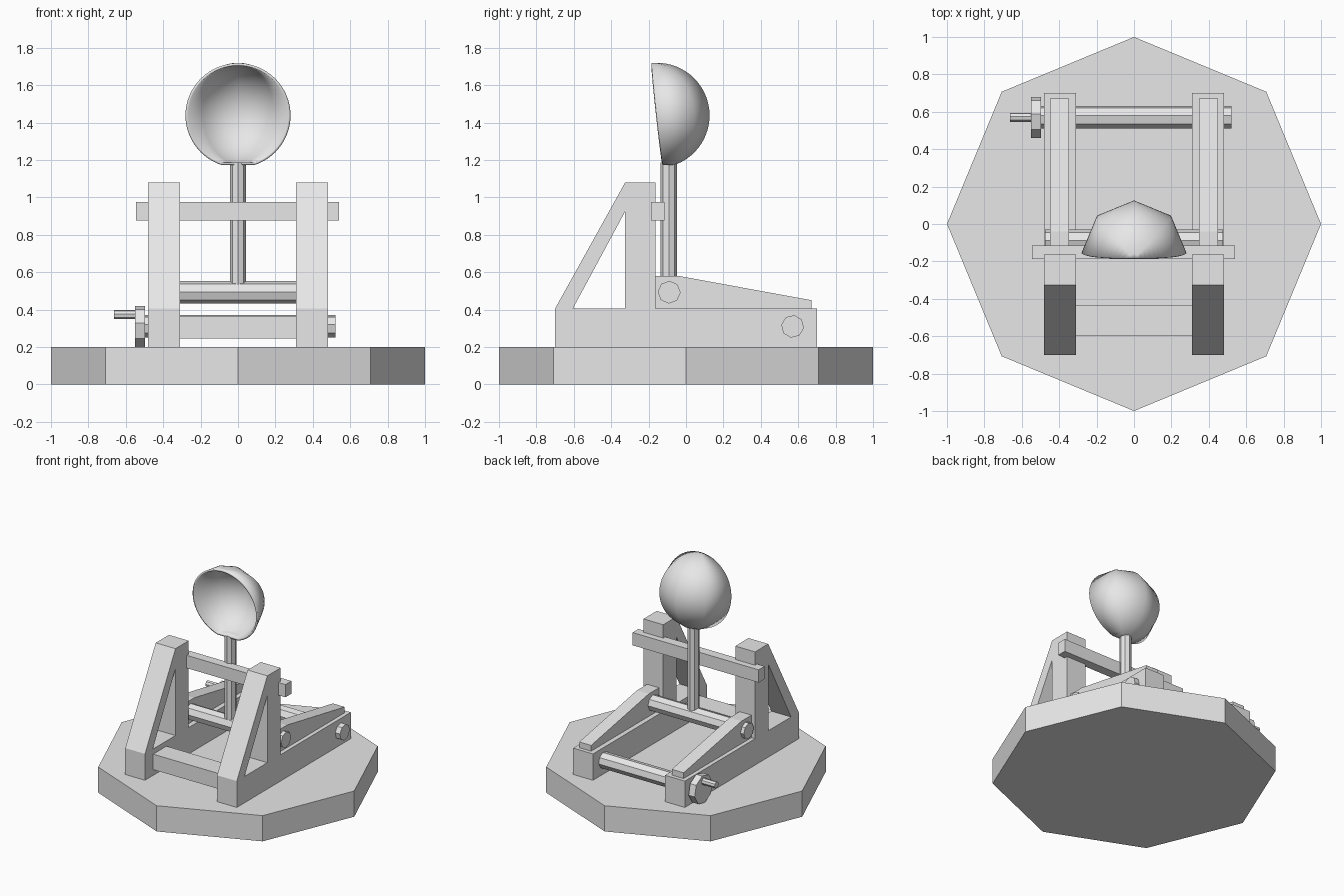
import bpy, bmesh
from math import sin, cos, pi, radians, atan2
from mathutils import Matrix, Vector

cube = bpy.data.objects.get("Cube")
if cube:
    bpy.data.objects.remove(cube)

grey = bpy.data.materials.new("plain_grey")
grey.use_nodes = True
COLOUR = (0.8, 0.8, 0.8, 1)
grey.diffuse_color = COLOUR
grey.node_tree.nodes["Principled BSDF"].inputs["Base Color"].default_value = COLOUR


def finish(name, bm):
    bmesh.ops.recalc_face_normals(bm, faces=bm.faces)
    mesh = bpy.data.meshes.new(name)
    bm.to_mesh(mesh)
    bm.free()
    mesh.materials.append(grey)
    obj = bpy.data.objects.new(name, mesh)
    bpy.context.collection.objects.link(obj)
    return obj


def slab(name, x0, x1, profile):
    """Extrude a (y, z) outline from x0 to x1."""
    bm = bmesh.new()
    face = bm.faces.new([bm.verts.new((x0, y, z)) for y, z in profile])
    new = bmesh.ops.extrude_face_region(bm, geom=[face])["geom"]
    verts = [v for v in new if isinstance(v, bmesh.types.BMVert)]
    bmesh.ops.translate(bm, verts=verts, vec=(x1 - x0, 0, 0))
    return finish(name, bm)


def box(name, x0, x1, y0, y1, z0, z1):
    return slab(name, x0, x1, [(y0, z0), (y1, z0), (y1, z1), (y0, z1)])


def rod(name, x0, x1, y, z, r, turn):
    """Eight-sided bar lying along x."""
    angles = [radians(turn + 45 * i) for i in range(8)]
    return slab(name, x0, x1, [(y + r * cos(a), z + r * sin(a)) for a in angles])


def upright(name, r, y, z0, z1):
    """Eight-sided prism standing along z."""
    bm = bmesh.new()
    place = Matrix.Translation((0, y, (z0 + z1) / 2))
    bmesh.ops.create_cone(bm, cap_ends=True, segments=8, radius1=r, radius2=r,
                          depth=z1 - z0, matrix=place)
    return finish(name, bm)


upright("base", 1.0, 0, 0, 0.2)

# Side frames, one on each side
for side, s in (("left", 1), ("right", -1)):
    inner, outer = 0.31 * s, 0.48 * s
    box(side + "_rail", inner, outer, -0.7, 0.7, 0.2, 0.405)
    box(side + "_post", inner, outer, -0.325, -0.163, 0.405, 1.08)
    slab(side + "_brace", inner, outer,
         [(-0.7, 0.405), (-0.325, 1.08), (-0.325, 0.925), (-0.605, 0.405)])
    slab(side + "_cheek", 0.347 * s, 0.449 * s,
         [(-0.163, 0.405), (0.67, 0.405), (0.67, 0.45), (-0.04, 0.58), (-0.163, 0.58)])

# Cross pieces
box("front_crossbar", -0.31, 0.31, -0.6, -0.437, 0.245, 0.365)
box("upper_crossbar", -0.545, 0.54, -0.188, -0.115, 0.877, 0.976)
rod("arm_axle", -0.477, 0.477, -0.09, 0.493, 0.061, -2)
rod("winch_axle", -0.5, 0.52, 0.57, 0.31, 0.061, -9)

# Crank
rod("crank_disc", -0.55, -0.498, 0.57, 0.31, 0.111, -9)
rod("crank_handle", -0.662, -0.54, 0.57, 0.373, 0.025, -9)

# Throwing arm
upright("arm", 0.043, -0.092, 0.49, 1.185)

# Cup: half of an eight-sided ball, tipped forward, flat at the bottom
R, RINGS = 0.281, 32
bm = bmesh.new()
arc = [bm.verts.new((R * sin(pi * i / RINGS), 0, R * cos(pi * i / RINGS)))
       for i in range(RINGS + 1)]
edges = [bm.edges.new(pair) for pair in zip(arc, arc[1:])]
bmesh.ops.spin(bm, geom=arc + edges, axis=(0, 0, 1), cent=(0, 0, 0),
               angle=pi, steps=4)
bmesh.ops.remove_doubles(bm, verts=bm.verts, dist=0.0005)
tilt = Matrix.Translation((0, -0.155, 1.438)) @ Matrix.Rotation(atan2(0.06, 0.545), 4, "X")
bmesh.ops.transform(bm, matrix=tilt, verts=bm.verts)
bmesh.ops.bisect_plane(bm, geom=bm.verts[:] + bm.edges[:] + bm.faces[:],
                       plane_co=(0, 0, 1.174), plane_no=(0, 0, 1), clear_inner=True)
floor = [v for v in bm.verts if abs(v.co.z - 1.174) < 0.0001]
floor.sort(key=lambda v: atan2(v.co.y + 0.125, v.co.x))
bm.faces.new(floor)
bmesh.ops.recalc_face_normals(bm, faces=bm.faces)
# Face the shell outwards so that it thickens inwards
back = max(bm.faces, key=lambda f: f.calc_center_median().y)
if back.normal.y < 0:
    bmesh.ops.reverse_faces(bm, faces=bm.faces)
mesh = bpy.data.meshes.new("cup")
bm.to_mesh(mesh)
bm.free()
mesh.materials.append(grey)
cup = bpy.data.objects.new("cup", mesh)
bpy.context.collection.objects.link(cup)
shell = cup.modifiers.new("shell", "SOLIDIFY")
shell.thickness = 0.014
shell.offset = -1
bpy.ops.object.select_all(action="DESELECT")
cup.select_set(True)
bpy.context.view_layer.objects.active = cup
bpy.ops.object.shade_smooth_by_angle(angle=radians(55))
